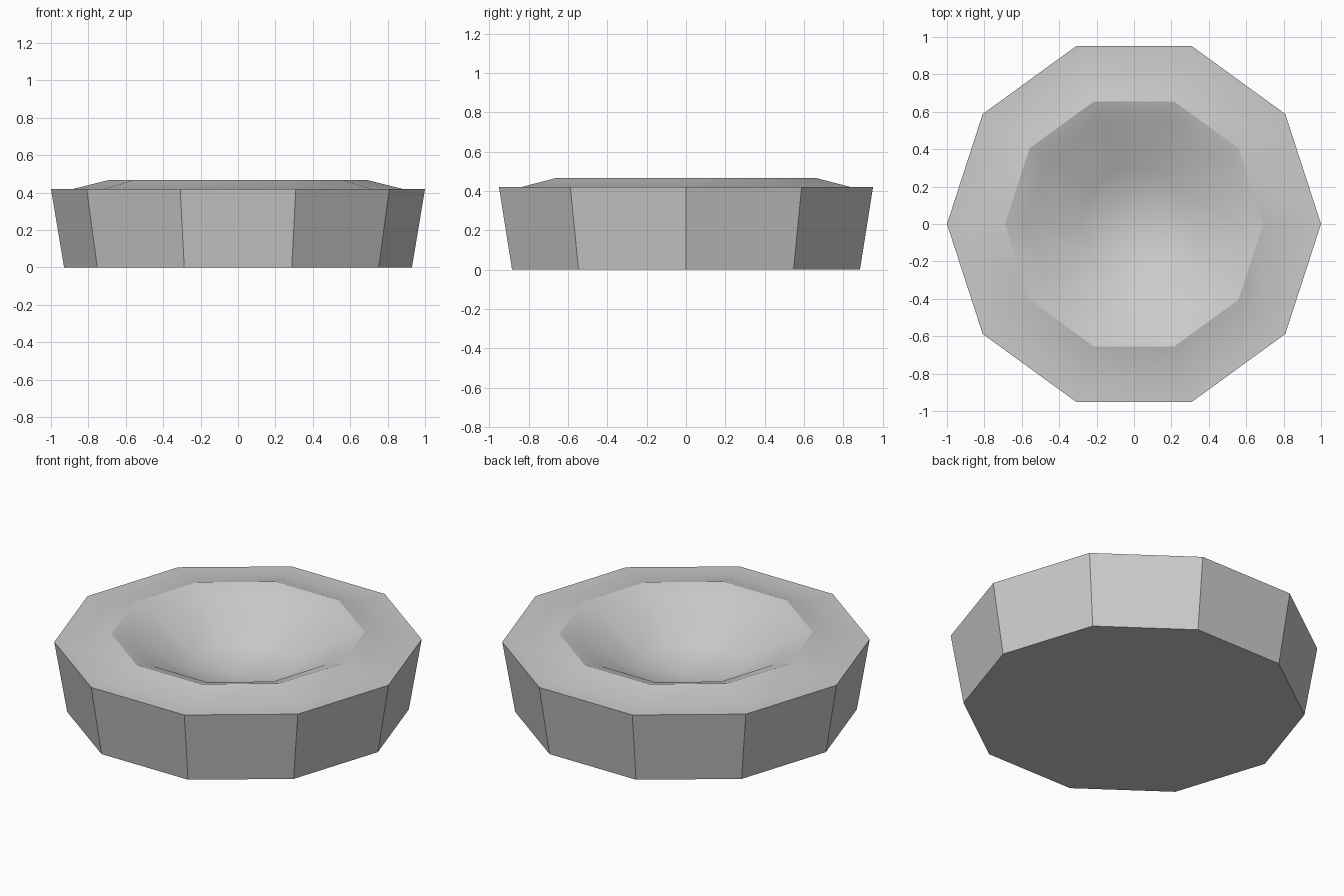
import bpy, bmesh, math

if "Cube" in bpy.data.objects:
    bpy.data.objects.remove(bpy.data.objects["Cube"])

SIDES = 10
# (radius, height) from the foot, over the raised rim, into the bowl
PROFILE = [(0.93, 0.0), (1.0, 0.42), (0.88, 0.42), (0.69, 0.467),
           (0.58, 0.43), (0.30, 0.26)]
CENTRE_HEIGHT = 0.20


def ring(bm, radius, z):
    return [bm.verts.new((radius * math.cos(2 * math.pi * i / SIDES),
                          radius * math.sin(2 * math.pi * i / SIDES), z))
            for i in range(SIDES)]


# Ten-sided basin lathed from the profile
bm = bmesh.new()
rings = [ring(bm, r, z) for r, z in PROFILE]
for a, b in zip(rings, rings[1:]):
    for i in range(SIDES):
        j = (i + 1) % SIDES
        bm.faces.new((a[i], a[j], b[j], b[i]))

# Flat underside and dished centre
bm.faces.new(rings[0][::-1])
centre = bm.verts.new((0, 0, CENTRE_HEIGHT))
for i in range(SIDES):
    bm.faces.new((rings[-1][i], rings[-1][(i + 1) % SIDES], centre))
bmesh.ops.recalc_face_normals(bm, faces=bm.faces)

mesh = bpy.data.meshes.new("basin")
bm.to_mesh(mesh)
bm.free()
basin = bpy.data.objects.new("basin", mesh)
bpy.context.collection.objects.link(basin)

# Soft bowl, crisp side facets
bpy.context.view_layer.objects.active = basin
basin.select_set(True)
bpy.ops.object.shade_smooth_by_angle(angle=math.radians(33))
